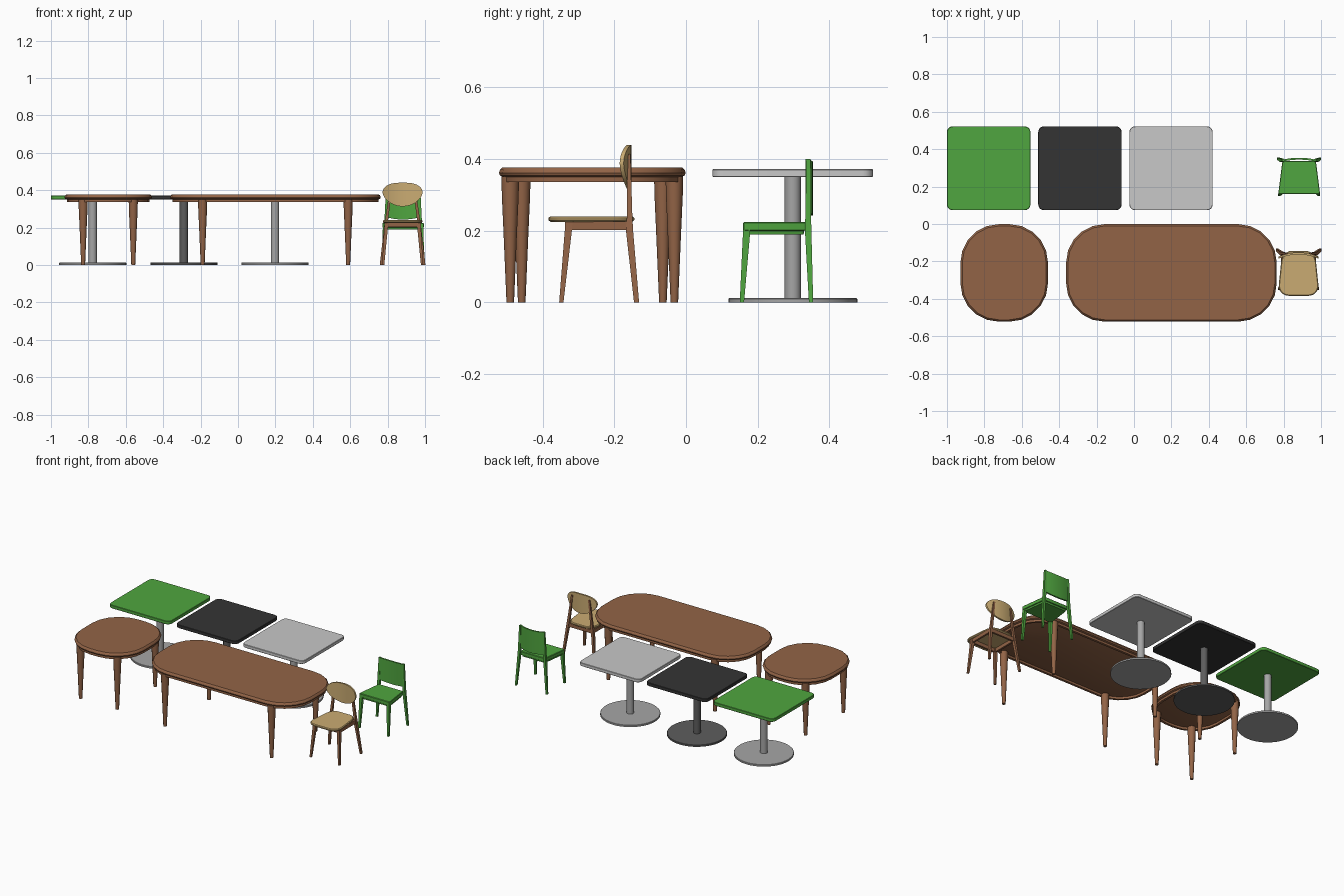
import bpy, bmesh, math

if "Cube" in bpy.data.objects:
    bpy.data.objects.remove(bpy.data.objects["Cube"])


def material(name, r, g, b):
    m = bpy.data.materials.new(name)
    m.diffuse_color = (r, g, b, 1)
    m.use_nodes = True
    m.node_tree.nodes["Principled BSDF"].inputs["Base Color"].default_value = m.diffuse_color
    return m


GREEN = material("green", 0.08, 0.38, 0.05)
BLACK = material("black", 0.034, 0.034, 0.034)
GREY = material("light grey", 0.58, 0.58, 0.58)
METAL = material("metal grey", 0.38, 0.38, 0.38)
DARK = material("dark metal", 0.11, 0.11, 0.11)
WOOD = material("brown wood", 0.29, 0.127, 0.062)
TAN = material("tan wood", 0.59, 0.41, 0.17)


def loft(name, rings, mat, caps=True, closed=False):
    """Skin a list of equal-length point rings into one object."""
    bm = bmesh.new()
    vs = [[bm.verts.new(p) for p in ring] for ring in rings]
    n = len(vs[0])
    pairs = list(zip(vs, vs[1:])) + ([(vs[-1], vs[0])] if closed else [])
    for a, b in pairs:
        for i in range(n):
            j = (i + 1) % n
            bm.faces.new((a[i], a[j], b[j], b[i]))
    if caps:
        bm.faces.new(vs[0][::-1])
        bm.faces.new(vs[-1])
    bmesh.ops.recalc_face_normals(bm, faces=bm.faces)
    me = bpy.data.meshes.new(name)
    bm.to_mesh(me)
    bm.free()
    me.materials.append(mat)
    me.shade_smooth()
    me.set_sharp_from_angle(angle=math.radians(35))
    ob = bpy.data.objects.new(name, me)
    bpy.context.collection.objects.link(ob)
    return ob


def rounded(cx, cy, hx, hy, r, z, n=5, taper=0.0):
    """Rounded rectangle; taper narrows it towards the back (+y)."""
    pts = []
    for k, (sx, sy) in enumerate(((1, 1), (-1, 1), (-1, -1), (1, -1))):
        for i in range(n + 1):
            a = math.pi / 2 * (k + i / n)
            x = sx * (hx - r) + r * math.cos(a)
            y = sy * (hy - r) + r * math.sin(a)
            pts.append((cx + x * (1 - taper * (y / hy + 1) / 2), cy + y, z))
    return pts


def circle(cx, cy, r, z, n):
    return [(cx + r * math.cos(2 * math.pi * i / n),
             cy + r * math.sin(2 * math.pi * i / n), z) for i in range(n)]


def limb(name, stations, mat):
    """Square-section limb through (x, y, z, half x, half y) stations."""
    loft(name, [[(x - a, y - b, z), (x + a, y - b, z), (x + a, y + b, z), (x - a, y + b, z)]
                for x, y, z, a, b in stations], mat)


def curved_back(name, cx, half, y_mid, bend, thick, top, bottom, mat, n=20):
    """Panel bowed backwards, with top and bottom edges given as functions of u."""
    rings = []
    for i in range(n + 1):
        u = -math.cos(math.pi * i / n)
        y = y_mid - bend * u * u
        x = cx + half * u
        rings.append([(x, y, top(u)), (x, y - thick, top(u)),
                      (x, y - thick, bottom(u)), (x, y, bottom(u))])
    loft(name, rings, mat)


# Pedestal tables
for label, cx, top_mat, base_mat in (("green", -0.777, GREEN, METAL),
                                     ("black", -0.289, BLACK, DARK),
                                     ("grey", 0.198, GREY, METAL)):
    cy = 0.298
    loft(label + "_table_top", [rounded(cx, cy, 0.223 - d, 0.224 - d, 0.03, z)
                                for d, z in ((0.002, 0.35), (0, 0.352), (0, 0.37), (0.002, 0.372))], top_mat)
    loft(label + "_table_column", [circle(cx, cy, 0.0225, z, 24) for z in (0.01, 0.351)], base_mat)
    loft(label + "_table_base", [circle(cx, cy, r, z, 40)
                                 for r, z in ((0.18, 0), (0.18, 0.01), (0.178, 0.012))], base_mat)

# Wooden dining tables
for label, cx, hx, lx, ly in (("small", -0.694, 0.234, 0.134, 0.197),
                              ("large", 0.2, 0.563, 0.389, 0.229)):
    cy, hy = -0.2615, 0.2605
    loft(label + "_table_top", [rounded(cx, cy, hx - d, hy - d, 0.205 - d, z)
                                for d, z in ((0.012, 0.35), (0.003, 0.354), (0, 0.362),
                                             (0.003, 0.371), (0.01, 0.377))], WOOD)
    loft(label + "_table_apron", [rounded(cx, cy, hx - d, hy - d, 0.205 - d, z)
                                  for d, z in ((0.013, 0.352), (0.013, 0.336),
                                               (0.028, 0.336), (0.028, 0.352))],
         WOOD, caps=False, closed=True)
    for sx in (-1, 1):
        for sy in (-1, 1):
            loft(label + "_table_leg", [circle(cx + sx * lx, cy + sy * ly, r, z, 12)
                                        for r, z in ((0.0105, 0), (0.019, 0.2), (0.0235, 0.3), (0.0245, 0.351))],
                 WOOD)

# Tan chair
cx = 0.88
loft("tan_chair_seat", [rounded(cx, -0.264, 0.112 - d, 0.12 - d, 0.06 - d, z, 6, 0.22)
                        for d, z in ((0.006, 0.225), (0, 0.23), (0, 0.236), (0.005, 0.24))], TAN)
curved_back("tan_chair_back", cx, 0.107, -0.152, 0.022, 0.011,
            lambda u: 0.388 + 0.052 * max(0.002, 1 - abs(u) ** 2.8) ** 0.5,
            lambda u: 0.388 - 0.075 * max(0.002, 1 - u * u) ** 0.6, TAN)
for s in (-1, 1):
    limb("tan_chair_front_leg", [(cx + s * 0.104, -0.348, 0, 0.006, 0.006),
                                 (cx + s * 0.088, -0.328, 0.205, 0.010, 0.010),
                                 (cx + s * 0.087, -0.327, 0.226, 0.010, 0.010)], WOOD)
    limb("tan_chair_rear_leg", [(cx + s * 0.116, -0.138, 0, 0.006, 0.007),
                                (cx + s * 0.091, -0.158, 0.205, 0.008, 0.010),
                                (cx + s * 0.084, -0.157, 0.25, 0.008, 0.007),
                                (cx + s * 0.062, -0.160, 0.415, 0.006, 0.005)], WOOD)
    limb("tan_chair_side_rail", [(cx + s * 0.088, -0.243, 0.202, 0.006, 0.085),
                                 (cx + s * 0.088, -0.243, 0.226, 0.006, 0.085)], WOOD)
for y in (-0.328, -0.158):
    limb("tan_chair_cross_rail", [(cx, y, 0.202, 0.088, 0.006), (cx, y, 0.226, 0.088, 0.006)], WOOD)

# Green chair
cx = 0.883
loft("green_chair_seat", [rounded(cx, 0.248, 0.112 - d, 0.088 - d, 0.008, z, 3, 0.2)
                          for d, z in ((0.008, 0.19), (0.006, 0.2), (0, 0.202), (0, 0.222), (0.003, 0.225))], GREEN)
curved_back("green_chair_back", cx, 0.088, 0.354, 0.01, 0.01,
            lambda u: 0.393 + 0.007 * u * u, lambda u: 0.243 + 0.012 * u * u, GREEN)
for s in (-1, 1):
    limb("green_chair_front_leg", [(cx + s * 0.106, 0.156, 0, 0.006, 0.006),
                                   (cx + s * 0.099, 0.169, 0.195, 0.010, 0.010),
                                   (cx + s * 0.099, 0.169, 0.222, 0.010, 0.010)], GREEN)
    limb("green_chair_rear_leg", [(cx + s * 0.112, 0.349, 0, 0.006, 0.006),
                                  (cx + s * 0.095, 0.341, 0.2, 0.008, 0.009),
                                  (cx + s * 0.092, 0.341, 0.24, 0.008, 0.008),
                                  (cx + s * 0.086, 0.342, 0.4, 0.006, 0.006)], GREEN)
